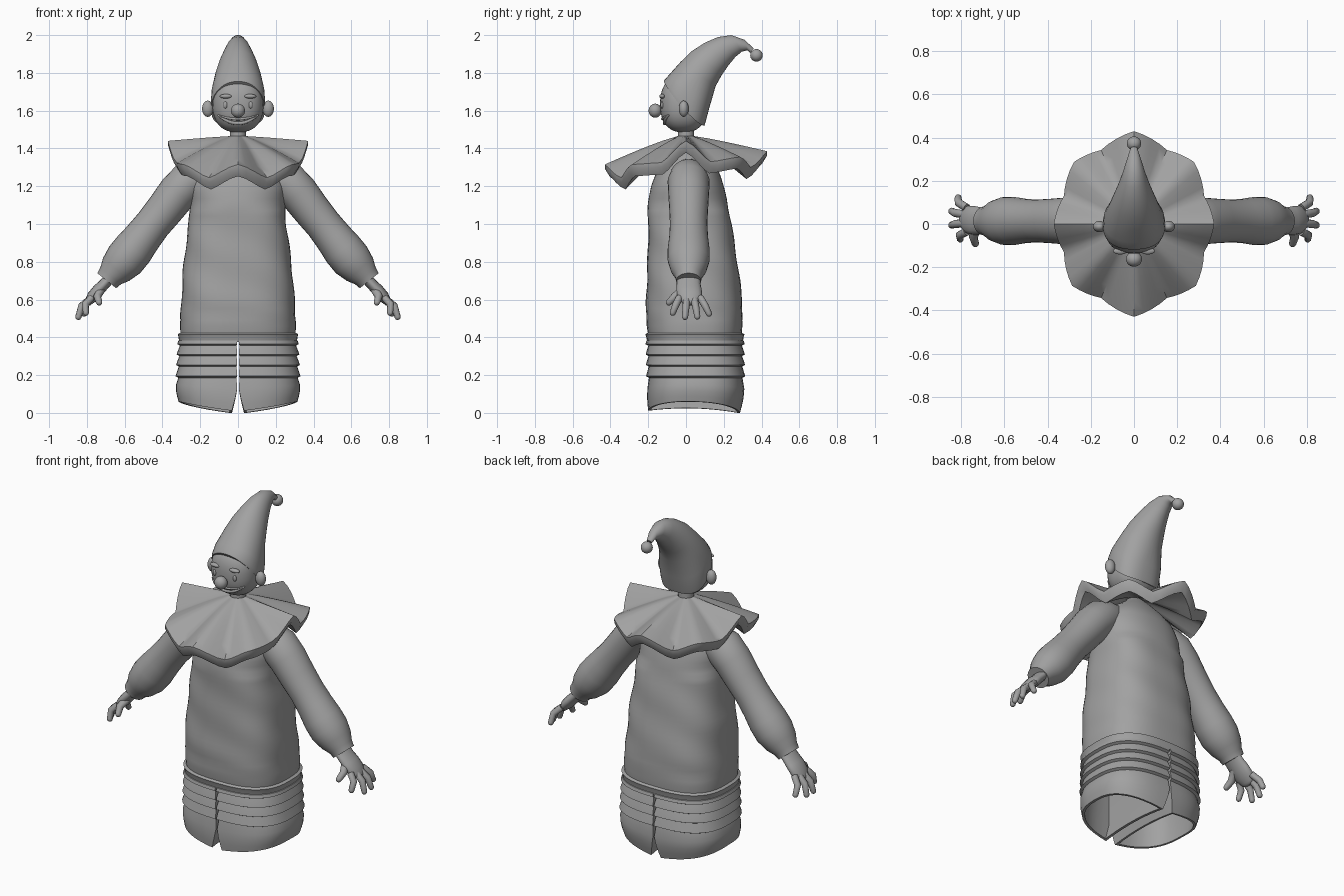
import bpy, bmesh, math
from mathutils import Vector

if "Cube" in bpy.data.objects:
    bpy.data.objects.remove(bpy.data.objects["Cube"])

grey = bpy.data.materials.new("plain grey")
grey.diffuse_color = (0.36, 0.36, 0.36, 1)
grey.use_nodes = True
grey.node_tree.nodes["Principled BSDF"].inputs["Base Color"].default_value = grey.diffuse_color


def finish(name, bm, angle=40):
    bmesh.ops.recalc_face_normals(bm, faces=bm.faces)
    me = bpy.data.meshes.new(name)
    bm.to_mesh(me)
    bm.free()
    me.materials.append(grey)
    ob = bpy.data.objects.new(name, me)
    bpy.context.collection.objects.link(ob)
    bpy.ops.object.select_all(action='DESELECT')
    ob.select_set(True)
    bpy.context.view_layer.objects.active = ob
    bpy.ops.object.shade_smooth_by_angle(angle=math.radians(angle))
    return ob


def loft(name, rings, angle=40, closed=False):
    """Skin a list of equal-length rings; cap both ends, or join last to first."""
    bm = bmesh.new()
    vs = [[bm.verts.new(p) for p in r] for r in rings]
    pairs = list(zip(vs, vs[1:])) + ([(vs[-1], vs[0])] if closed else [])
    n = len(vs[0])
    for a, b in pairs:
        for i in range(n):
            bm.faces.new((a[i], a[(i + 1) % n], b[(i + 1) % n], b[i]))
    if not closed:
        bm.faces.new(vs[0])
        bm.faces.new(vs[-1])
    return finish(name, bm, angle)


def tube(name, pts, radii, wide=1.0, n=16, rounded=True):
    """Tube through points with changing radius; wide stretches it along y."""
    pts = [Vector(p) for p in pts]
    radii = list(radii)
    if rounded:  # round off the far end
        t = (pts[-1] - pts[-2]).normalized()
        end, r = pts[-1].copy(), radii[-1]
        for k in (0.5, 0.8, 0.97):
            pts.append(end + t * r * k)
            radii.append(r * math.sqrt(1 - k * k))
    rings = []
    for i, (p, r) in enumerate(zip(pts, radii)):
        t = (pts[min(i + 1, len(pts) - 1)] - pts[max(i - 1, 0)]).normalized()
        u = t.cross(Vector((0, 1, 0))).normalized()
        v = t.cross(u)
        rings.append([p + r * (u * math.cos(a) + v * wide * math.sin(a))
                      for a in (2 * math.pi * k / n for k in range(n))])
    return loft(name, rings, 50)


def ball(name, loc, size, power=2.0, seg=24):
    bm = bmesh.new()
    bmesh.ops.create_uvsphere(bm, u_segments=seg, v_segments=seg // 2 + 2, radius=1)
    for v in bm.verts:
        v.co /= sum(abs(c) ** power for c in v.co) ** (1 / power)
        v.co = Vector(loc) + Vector(a * b for a, b in zip(v.co, size))
    return finish(name, bm, 80)


def interp(table, z):
    for a, b in zip(table, table[1:]):
        if z <= b[0]:
            k = max(0, (z - a[0]) / (b[0] - a[0]))
            return [p + (q - p) * k for p, q in zip(a[1:], b[1:])]
    return table[-1][1:]


def spow(c, n):
    return math.copysign(abs(c) ** (2 / n), c)


# Gown outline by height: z, half width, front y, back y
GOWN = [(0, .315, -.20, .285), (.12, .325, -.20, .305), (.4, .31, -.205, .30),
        (.6, .30, -.215, .295), (.8, .285, -.205, .27), (1.0, .258, -.20, .24),
        (1.12, .25, -.20, .22), (1.2, .255, -.185, .20), (1.28, .225, -.155, .175),
        (1.35, .16, -.11, .13), (1.41, .08, -.07, .08), (1.44, .05, -.05, .05)]


def outline(z, a, off=0.0):
    w, yf, yb = interp(GOWN, z)
    n = 2.7 if z < 1.1 else 2.3
    fold = 0.006 * math.sin(3 * a + 14 * z) * math.sin(11 * z) if .5 < z < 1.15 else 0
    off += fold
    return ((w + off) * spow(math.cos(a), n),
            (yf + yb) / 2 + ((yb - yf) / 2 + off) * spow(math.sin(a), n))


# Gown body
levels = [(.375, 0), (.405, .006), (.416, .010), (.424, -.004)]
levels += [(.46 + .98 * i / 32, 0) for i in range(33)]
loft("gown", [[(*outline(z, math.tau * k / 48, o), z) for k in range(48)]
              for z, o in levels])

# Wide trouser legs, hollow, with stacked horizontal tucks
def leg_ring(s, z, off):
    gap = .004 + .028 * max(0, 1 - z / .12) - min(off, 0)
    ring = []
    for k in range(25):
        x, y = outline(z, -math.pi / 2 + math.pi * k / 24, off)
        ring.append((max(x, gap), y))
    y0, y1 = ring[-1][1], ring[0][1]
    ring += [(gap, y0 + (y1 - y0) * k / 10) for k in range(1, 10)]
    lift = max(0, 1 - z / .18)
    return [(s * x, y, z + lift * (.13 * x + .02 * (1 - (y / .25) ** 2))) for x, y in ring]


tucks = [(.385, .0)]
for zb in (.36, .305, .25, .19):
    tucks += [(zb + .022, .005), (zb + .004, .010), (zb - .004, -.005)]
tucks += [(.13, .004), (.08, .006), (.04, .004), (.0, 0), (.0, -.014), (.1, -.016), (.3, -.03)]
for s, side in ((1, "right"), (-1, "left")):
    loft(side + "_trouser_leg", [leg_ring(s, z, o) for z, o in tucks], 35)

# Arms: sleeve, palm and fingers
SLEEVE = [(.13, 1.28, .07), (.2, 1.255, .095), (.26, 1.225, .108), (.32, 1.165, .105),
          (.385, 1.08, .10), (.45, 1.0, .096), (.505, .93, .10), (.555, .865, .108),
          (.60, .81, .108), (.645, .76, .092), (.675, .725, .07), (.695, .70, .064)]
FINGERS = [("index", -.035, (.805, -.07, .53)), ("middle", .005, (.845, -.005, .508)),
           ("ring", .042, (.845, .06, .51)), ("little", .075, (.815, .122, .525))]
for s, side in ((1, "right"), (-1, "left")):
    tube(side + "_sleeve", [(s * x, .014, z) for x, z, r in SLEEVE],
         [r for x, z, r in SLEEVE], 1.03, 28, False)
    tube(side + "_palm", [(s * .67, .014, .725), (s * .71, .014, .68), (s * .74, .016, .65),
                          (s * .77, .02, .615), (s * .79, .02, .59)],
         (.030, .030, .032, .031, .022), 2.1)
    for name, y, tip in FINGERS:
        mid = (s * (tip[0] + .775) / 2 + s * .018, (y + tip[1]) / 2, (tip[2] + .605) / 2 + .008)
        tube(f"{side}_{name}_finger", [(s * .775, y, .61), mid, (s * tip[0], tip[1], tip[2])],
             (.019, .019, .016), 1, 12)
    tube(side + "_thumb", [(s * .725, -.01, .655), (s * .745, -.06, .615), (s * .735, -.09, .585)],
         (.024, .021, .017), 1, 12)

# Pleated collar: azimuth, edge radius, edge height (ridges and valleys alternate)
HALF = [(-90, .43, 1.315), (-66, .375, 1.245), (-45, .405, 1.315), (-22, .35, 1.325),
        (0, .372, 1.44), (22, .35, 1.33), (46, .40, 1.355), (66, .375, 1.30), (90, .43, 1.385)]
FULL = HALF + [(180 - a, r, z) for a, r, z in HALF[-2::-1]]
spokes = []
for (a0, r0, z0), (a1, r1, z1) in zip(FULL, FULL[1:]):
    for k in range(4):
        t = k / 4
        f = t * t * (3 - 2 * t) * .5 + t * .5
        spokes.append((math.radians(a0 + (a1 - a0) * t), r0 + (r1 - r0) * t, z0 + (z1 - z0) * f))


def collar_ring(t, drop, inset):
    ring = []
    for a, r, z in spokes:
        rr = .045 + (r - inset - .045) * t
        ring.append((rr * math.cos(a), rr * math.sin(a), 1.465 - (1.465 - z) * t ** 1.15 - drop))
    return ring


rings = [collar_ring(t, 0, 0) for t in (0, .2, .4, .6, .8, .95, 1)]
rings += [collar_ring(1, .025, .002), collar_ring(1, .062, .025)]
rings += [collar_ring(t, .02 + .042 * t, .025) for t in (.8, .5, .2, 0)]
loft("pleated_collar", rings, 45, closed=True)

# Neck and head
tube("neck", [(0, 0, 1.38), (0, 0, 1.45), (0, 0, 1.53)], (.05, .042, .045), 1, 24, False)
HC, HR, HP = (0, -.012, 1.635), (.135, .125, .15), 2.4
ball("head", HC, HR, HP, 40)


def face_y(x, z):
    k = 1 - abs(x / HR[0]) ** HP - abs((z - HC[2]) / HR[2]) ** HP
    return HC[1] - HR[1] * max(k, 0) ** (1 / HP)


# Face details
ball("nose", (0, -.163, 1.6), (.037, .035, .037))
for s, side in ((1, "right"), (-1, "left")):
    ball(side + "_ear", (s * .16, -.012, 1.61), (.03, .026, .043))
    ball(side + "_eye", (s * .067, face_y(.067, 1.63), 1.63), (.011, .008, .018))
    ball(side + "_brow", (s * .064, face_y(.064, 1.676), 1.676), (.033, .016, .012))
smile = [x * .0105 for x in range(-10, 11)]
for name, z0, bend, r0 in (("upper_lip", 1.556, .020, .007), ("lower_lip", 1.533, .043, .010)):
    pts = [(x, face_y(x, z0 + bend * (x / .105) ** 2), z0 + bend * (x / .105) ** 2) for x in smile]
    tube(name, pts, [r0 * (1 - .5 * (x / .105) ** 2) for x in smile], 1, 10)

# Curved pointed hat: front y, front z, back y, back z, half width
HAT = [(-.118, 1.755, .097, 1.52, .142), (-.112, 1.765, .105, 1.545, .145),
       (-.085, 1.795, .125, 1.62, .14), (-.03, 1.857, .157, 1.73, .12),
       (.03, 1.915, .19, 1.79, .10), (.10, 1.96, .225, 1.84, .078),
       (.17, 1.99, .262, 1.885, .058), (.24, 2.0, .295, 1.912, .042),
       (.31, 1.975, .325, 1.92, .027), (.358, 1.93, .342, 1.905, .016)]
rings = []
for i, (yf, zf, yb, zb, w) in enumerate(HAT):
    n = 2.4 if i < 3 else 2.0
    sag = (.03, .024, .01)[i] if i < 3 else 0
    ring = []
    for k in range(40):
        c, q = spow(math.cos(math.tau * k / 40), n), spow(math.sin(math.tau * k / 40), n)
        ring.append((w * c, (yf + yb) / 2 + (yb - yf) / 2 * q,
                     (zf + zb) / 2 + (zb - zf) / 2 * q - sag * c * c))
    rings.append(ring)
loft("pointed_hat", rings, 60)
ball("hat_bobble", (0, .373, 1.893), (.033, .033, .033))
